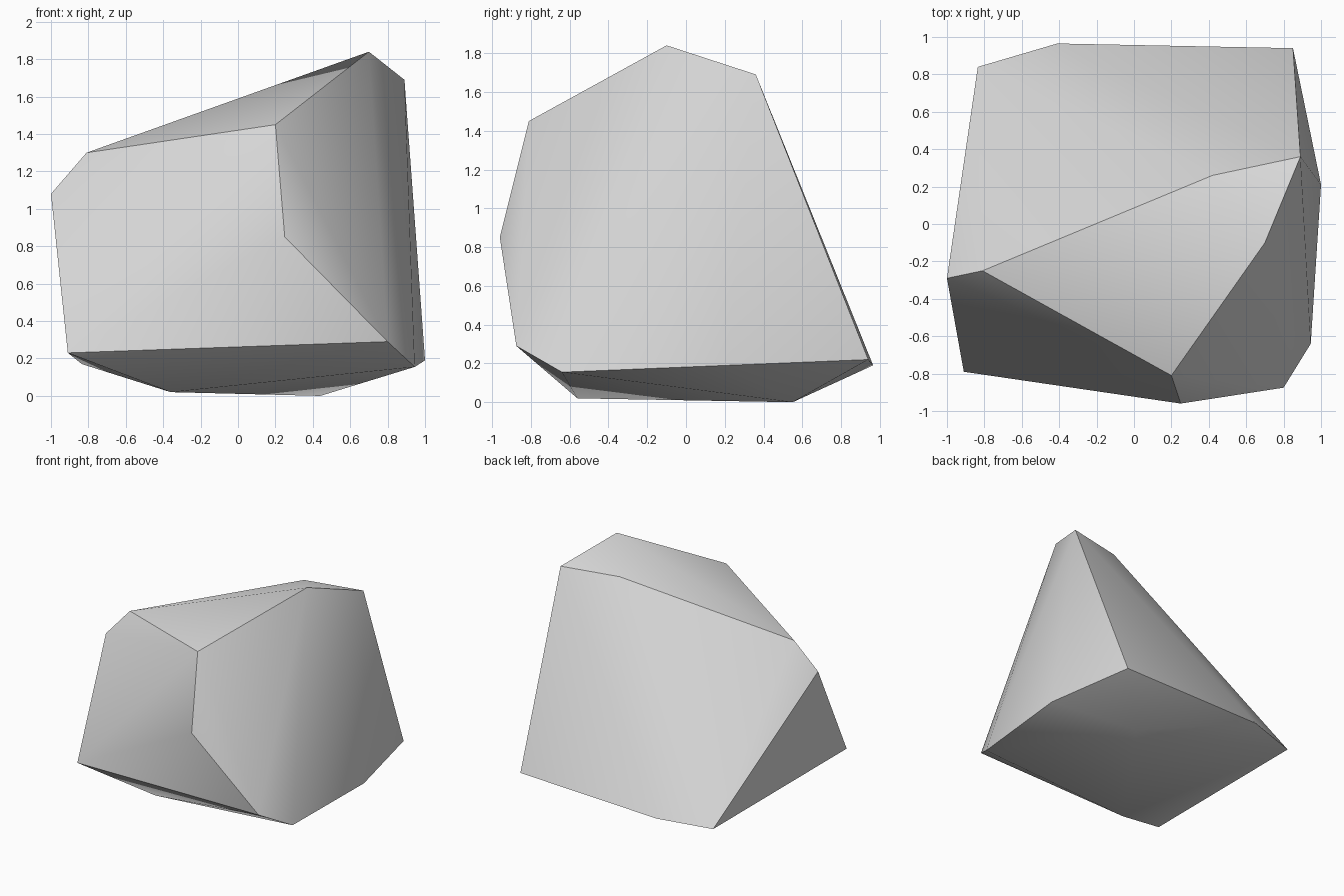
import bpy
import bmesh
import math

# Remove the default object
default_object = bpy.data.objects.get("Cube")
if default_object:
    bpy.data.objects.remove(default_object, do_unlink=True)

# Corner points of the boulder, grouped by level
base_corners = [(-0.36, -0.56, 0.02), (0.44, 0.55, 0.0)]
lower_rim = [
    (-0.91, -0.79, 0.23), (0.80, -0.875, 0.29), (0.945, -0.64, 0.155),
    (1.0, 0.21, 0.19), (0.85, 0.94, 0.22), (-0.41, 0.965, 0.19),
    (-0.835, 0.84, 0.17),
]
shoulder_corners = [
    (0.25, -0.96, 0.85), (-1.0, -0.29, 1.08),
    (-0.81, -0.25, 1.30), (0.20, -0.81, 1.45),
]
crown_corners = [(0.70, -0.10, 1.84), (0.89, 0.36, 1.69), (0.42, 0.26, 1.69)]


def make_material(name, color):
    material = bpy.data.materials.new(name)
    material.use_nodes = True
    material.diffuse_color = color
    shader = next(n for n in material.node_tree.nodes if n.type == "BSDF_PRINCIPLED")
    shader.inputs["Base Color"].default_value = color
    return material


def make_hull(name, points, material):
    """Wrap the points in a closed convex surface."""
    bm = bmesh.new()
    for point in points:
        bm.verts.new(point)
    bmesh.ops.convex_hull(bm, input=list(bm.verts))
    bmesh.ops.recalc_face_normals(bm, faces=list(bm.faces))
    mesh = bpy.data.meshes.new(name)
    bm.to_mesh(mesh)
    bm.free()
    mesh.materials.append(material)
    obj = bpy.data.objects.new(name, mesh)
    bpy.context.collection.objects.link(obj)
    return obj


# Boulder: one faceted stone with softened shallow edges
stone_grey = make_material("stone_grey", (0.7, 0.7, 0.7, 1.0))
boulder = make_hull(
    "boulder",
    base_corners + lower_rim + shoulder_corners + crown_corners,
    stone_grey,
)
bpy.ops.object.select_all(action="DESELECT")
boulder.select_set(True)
bpy.context.view_layer.objects.active = boulder
bpy.ops.object.shade_smooth_by_angle(angle=math.radians(30))
